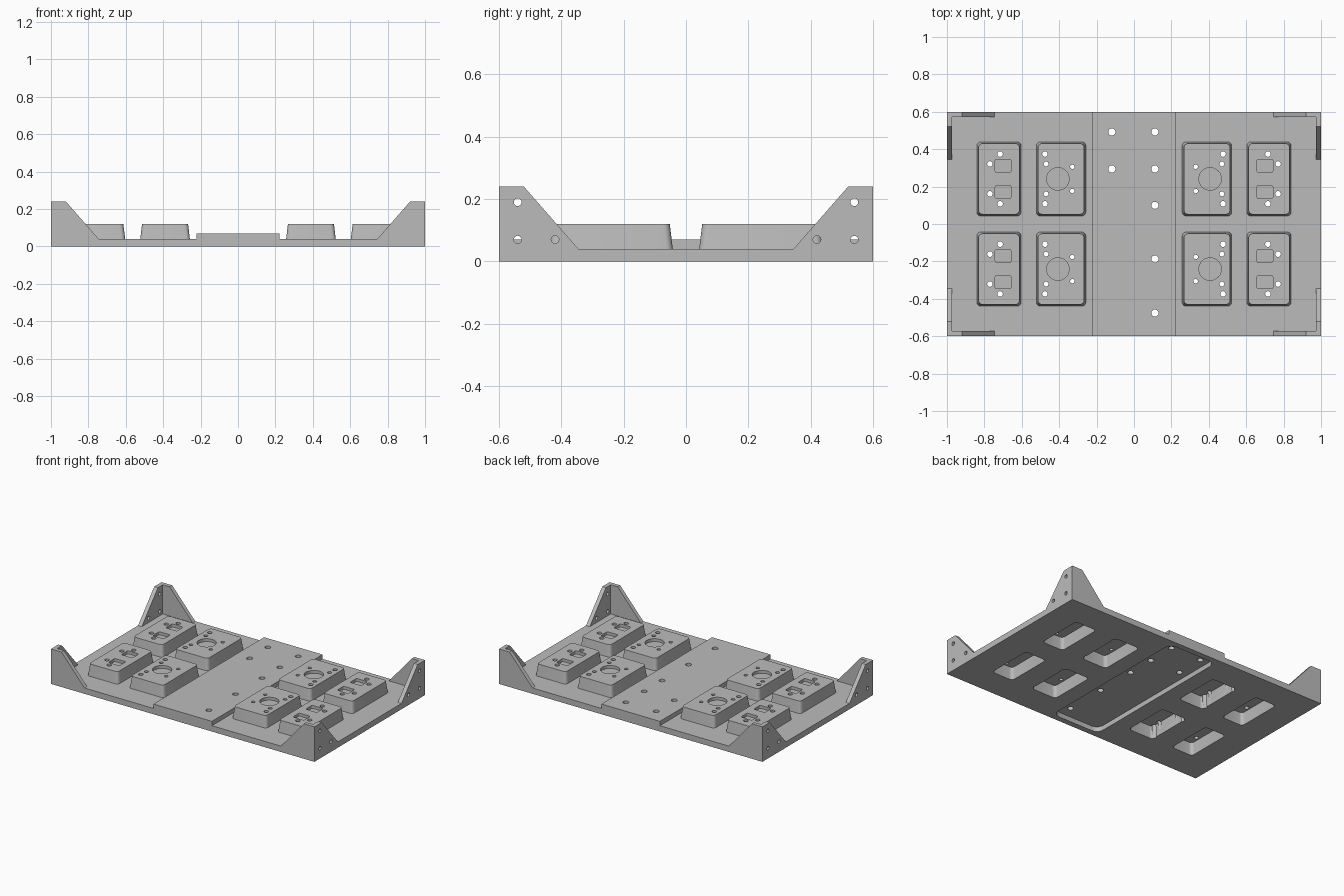
import bpy, bmesh, math
from mathutils import Matrix, Vector

if "Cube" in bpy.data.objects:
    bpy.data.objects.remove(bpy.data.objects["Cube"])

grey = bpy.data.materials.new("light_grey")
grey.diffuse_color = (0.5, 0.5, 0.5, 1)
grey.use_nodes = True
grey.node_tree.nodes["Principled BSDF"].inputs["Base Color"].default_value = grey.diffuse_color


def make_object(name, bm):
    bmesh.ops.recalc_face_normals(bm, faces=bm.faces)
    mesh = bpy.data.meshes.new(name)
    bm.to_mesh(mesh)
    bm.free()
    mesh.materials.append(grey)
    obj = bpy.data.objects.new(name, mesh)
    bpy.context.collection.objects.link(obj)
    return obj


def loft(bm, low, high):
    """Closed solid between two matching outlines."""
    a = [bm.verts.new(p) for p in low]
    b = [bm.verts.new(p) for p in high]
    n = len(a)
    bm.faces.new(a[::-1])
    bm.faces.new(b)
    for i in range(n):
        bm.faces.new((a[i], a[(i + 1) % n], b[(i + 1) % n], b[i]))


def rounded(cx, cy, hx, hy, r, z, steps=5):
    pts = []
    for k, (sx, sy) in enumerate(((1, 1), (-1, 1), (-1, -1), (1, -1))):
        for i in range(steps + 1):
            t = math.pi / 2 * (k + i / steps)
            pts.append((cx + sx * (hx - r) + r * math.cos(t),
                        cy + sy * (hy - r) + r * math.sin(t), z))
    return pts


def rounded_block(bm, cx, cy, hx, hy, r, z0, z1, draft=0.0):
    loft(bm, rounded(cx, cy, hx, hy, r, z0),
         rounded(cx, cy, hx - draft, hy - draft, r, z1))


def box(bm, x0, x1, y0, y1, z0, z1):
    low = [(x0, y0), (x1, y0), (x1, y1), (x0, y1)]
    loft(bm, [(x, y, z0) for x, y in low], [(x, y, z1) for x, y in low])


def cylinder(bm, center, r, depth, axis="z", segs=24):
    rot = Matrix.Rotation(math.pi / 2, 4, "Y") if axis == "x" else Matrix()
    bmesh.ops.create_cone(bm, cap_ends=True, segments=segs, radius1=r, radius2=r,
                          depth=depth, matrix=Matrix.Translation(Vector(center)) @ rot)


def combine(target, other, operation):
    mod = target.modifiers.new(operation, "BOOLEAN")
    mod.operation, mod.solver, mod.object = operation, "EXACT", other
    bpy.context.view_layer.update()
    deps = bpy.context.evaluated_depsgraph_get()
    mesh = bpy.data.meshes.new_from_object(target.evaluated_get(deps))
    target.modifiers.clear()
    target.data = mesh
    bpy.data.objects.remove(other)


# Base plate
bm = bmesh.new()
box(bm, -1, 1, -0.6, 0.6, 0, 0.04)
tray = make_object("mounting_tray", bm)

# Raised centre strip
bm = bmesh.new()
box(bm, -0.222, 0.222, -0.6, 0.6, 0.02, 0.07)
combine(tray, make_object("centre_strip", bm), "UNION")

QUADS = [(sx, sy) for sx in (-1, 1) for sy in (-1, 1)]
# Pads: centre x, half width
PADS = [(0.39, 0.133), (0.722, 0.119)]
PAD_Y, PAD_HY = 0.241, 0.199

# Tapered raised pads
bm = bmesh.new()
for sx, sy in QUADS:
    for px, hx in PADS:
        rounded_block(bm, sx * px, sy * PAD_Y, hx + 0.002, PAD_HY + 0.002, 0.022,
                      0.02, 0.12, 0.012)
combine(tray, make_object("raised_pads", bm), "UNION")

# Corner walls with sloping ends: (distance from corner along the wall, height)
T = 0.028
PROFILE = [(0, 0.02), (0, 0.24), (0.08, 0.24), (0.255, 0.04), (0.255, 0.02)]
for sx, sy in QUADS:
    bm = bmesh.new()
    loft(bm, [(sx * (1 - d), sy * 0.6, z) for d, z in PROFILE],
         [(sx * (1 - d), sy * (0.6 - T), z) for d, z in PROFILE])
    combine(tray, make_object("corner_wall_long", bm), "UNION")
    bm = bmesh.new()
    loft(bm, [(sx, sy * (0.6 - d), z) for d, z in PROFILE],
         [(sx * (1 - T), sy * (0.6 - d), z) for d, z in PROFILE])
    combine(tray, make_object("corner_wall_short", bm), "UNION")

# Hollows under the pads and the strip
bm = bmesh.new()
rounded_block(bm, 0, 0, 0.183, 0.563, 0.05, -0.02, 0.03, 0.006)
for sx, sy in QUADS:
    for px, hx in PADS:
        rounded_block(bm, sx * px, sy * PAD_Y, hx - 0.036, PAD_HY - 0.036, 0.022,
                      -0.02, 0.08, 0.012)
combine(tray, make_object("underside_hollows", bm), "DIFFERENCE")

# Recesses and screw holes
bm = bmesh.new()
PAD_HOLES = [(0.476, 0.133, 0.015), (0.47, 0.08, 0.013), (0.33, 0.065, 0.012),
             (0.716, 0.133, 0.015), (0.77, 0.08, 0.015)]
for sx, sy in QUADS:
    cylinder(bm, (sx * 0.407, sy * PAD_Y, 0.15), 0.06, 0.1, segs=40)
    for side in (-1, 1):
        rounded_block(bm, sx * 0.70, sy * PAD_Y + side * 0.07, 0.042, 0.035, 0.008,
                      0.10, 0.2)
        for x, dy, r in PAD_HOLES:
            cylinder(bm, (sx * x, sy * PAD_Y + side * dy, 0.1), r, 0.3, segs=16)
    for y, z in ((0.54, 0.19), (0.54, 0.07), (0.42, 0.07)):
        cylinder(bm, (sx, sy * y, z), 0.0125, 0.12, "x", 16)
for x, y in ((-0.118, 0.492), (-0.118, 0.294), (0.112, 0.492), (0.112, 0.294),
             (0.112, 0.10), (0.112, -0.187), (0.112, -0.476)):
    cylinder(bm, (x, y, 0.05), 0.019, 0.3, segs=20)
combine(tray, make_object("holes", bm), "DIFFERENCE")

# Smooth rounded corners, sharp edges kept
bpy.context.view_layer.objects.active = tray
tray.select_set(True)
bpy.ops.object.shade_smooth_by_angle(angle=math.radians(30))
